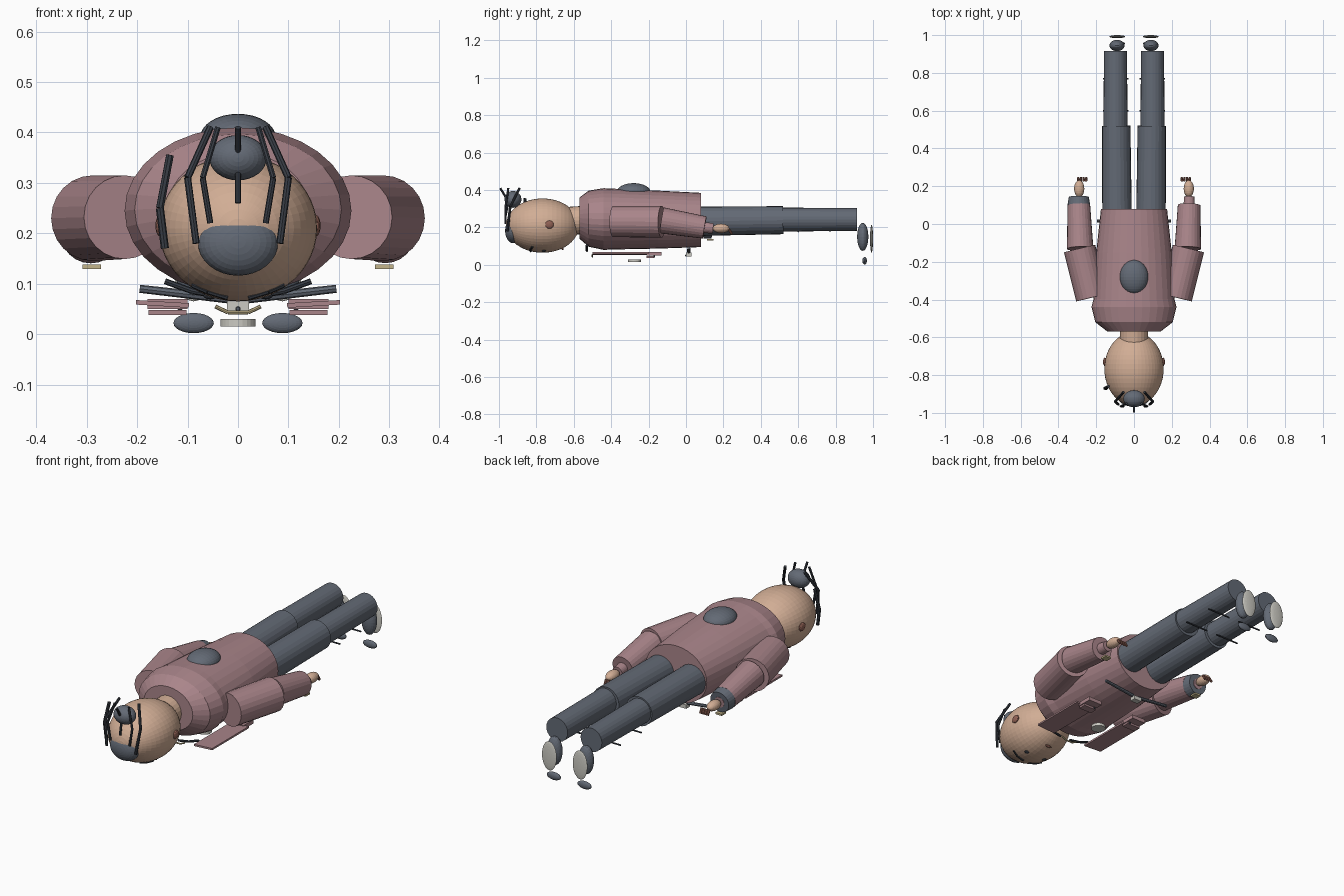
import bpy, bmesh, math
from mathutils import Vector, Matrix

if "Cube" in bpy.data.objects:
    bpy.data.objects.remove(bpy.data.objects["Cube"], do_unlink=True)


def material(name, r, g, b):
    m = bpy.data.materials.new(name)
    m.use_nodes = True
    m.diffuse_color = (r, g, b, 1)
    m.node_tree.nodes["Principled BSDF"].inputs["Base Color"].default_value = (r, g, b, 1)
    return m


PINK = material("dusty_pink", 0.40, 0.235, 0.255)
GREY = material("slate_grey", 0.125, 0.144, 0.178)
SKIN = material("skin", 0.64, 0.42, 0.30)
HAIR = material("dark_hair", 0.04, 0.047, 0.06)
PALE = material("pale_grey", 0.60, 0.59, 0.54)
GOLD = material("pale_gold", 0.55, 0.46, 0.26)
BROWN = material("reddish_brown", 0.28, 0.12, 0.09)


def finish(name, bm, mat):
    bmesh.ops.recalc_face_normals(bm, faces=bm.faces)
    mesh = bpy.data.meshes.new(name)
    bm.to_mesh(mesh)
    bm.free()
    mesh.materials.append(mat)
    ob = bpy.data.objects.new(name, mesh)
    bpy.context.collection.objects.link(ob)
    return ob


def ellipsoid(name, centre, radii, mat, seg=32):
    # Poles run along y, the body axis
    bm = bmesh.new()
    bmesh.ops.create_uvsphere(bm, u_segments=seg, v_segments=seg // 2, radius=1)
    turn = Matrix.Rotation(math.pi / 2, 4, "X")
    bm.transform(Matrix.Translation(centre) @ Matrix.Diagonal((*radii, 1)) @ turn)
    return finish(name, bm, mat)


def rod(name, a, b, r1, r2, mat, seg=24):
    a, b = Vector(a), Vector(b)
    bm = bmesh.new()
    bmesh.ops.create_cone(bm, cap_ends=True, segments=seg, radius1=r1, radius2=r2, depth=(b - a).length)
    turn = (b - a).to_track_quat("Z", "Y").to_matrix().to_4x4()
    bm.transform(Matrix.Translation((a + b) / 2) @ turn)
    return finish(name, bm, mat)


def box(name, centre, size, mat, tilt=0):
    bm = bmesh.new()
    bmesh.ops.create_cube(bm, size=1)
    bm.transform(Matrix.Translation(centre) @ Matrix.Rotation(tilt, 4, "Y") @ Matrix.Diagonal((*size, 1)))
    return finish(name, bm, mat)


def strand(name, points, r, mat):
    for i in range(len(points) - 1):
        rod(f"{name}_{i}", points[i], points[i + 1], r, r, mat, 8)


def loft(name, rings, mat, seg=32):
    # Each ring: y, half width, half depth, centre height
    bm = bmesh.new()
    loops = []
    for y, rx, rz, cz in rings:
        angles = [math.tau * i / seg for i in range(seg)]
        loops.append([bm.verts.new((rx * math.cos(t), y, cz + rz * math.sin(t))) for t in angles])
    for p, q in zip(loops, loops[1:]):
        for i in range(seg):
            j = (i + 1) % seg
            bm.faces.new((p[i], p[j], q[j], q[i]))
    bm.faces.new(loops[0])
    bm.faces.new(loops[-1])
    return finish(name, bm, mat)


# Torso and back pad
loft("jacket", [(-0.57, 0.14, 0.11, 0.25), (-0.52, 0.205, 0.15, 0.247),
                (-0.44, 0.225, 0.165, 0.245), (-0.40, 0.215, 0.163, 0.245),
                (-0.15, 0.2, 0.155, 0.242), (0.08, 0.175, 0.145, 0.24)], PINK)
ellipsoid("back_pad", (0, -0.28, 0.39), (0.075, 0.09, 0.047), GREY)

# Head and neck
rod("neck", (0, -0.63, 0.235), (0, -0.55, 0.24), 0.075, 0.075, SKIN)
ellipsoid("head", (0, -0.767, 0.21), (0.157, 0.195, 0.145), SKIN, 48)
ellipsoid("hair_cap", (0, -0.925, 0.183), (0.08, 0.042, 0.067), GREY)
ellipsoid("hair_bun", (0, -0.925, 0.35), (0.057, 0.045, 0.045), GREY)

# Loose hair
strand("middle_strand", [(0, -0.993, 0.41), (0, -0.95, 0.34), (0, -0.965, 0.26)], 0.006, HAIR)
strand("stray_lock", [(-0.135, -0.86, 0.355), (-0.155, -0.87, 0.25), (-0.145, -0.87, 0.17)], 0.008, HAIR)
ellipsoid("mouth", (0, -0.66, 0.085), (0.02, 0.006, 0.006), BROWN, 12)

# Front badge, buckle and necklace
rod("badge", (0, -0.275, 0.015), (0, -0.275, 0.03), 0.035, 0.035, PALE)
box("buckle", (0, 0.015, 0.055), (0.044, 0.03, 0.02), PALE)
ellipsoid("buckle_pin", (0, 0.0, 0.05), (0.005, 0.005, 0.005), GREY, 8)
strand("necklace", [(-0.045, -0.5, 0.055), (-0.02, -0.5, 0.043), (0.02, -0.5, 0.043), (0.045, -0.5, 0.055)], 0.004, GOLD)

for side, s in (("left", 1), ("right", -1)):
    # Hair strands, ears and face
    strand(side + "_outer_strand", [(s * 0.055, -0.89, 0.41), (s * 0.1, -0.94, 0.31),
                                    (s * 0.083, -0.955, 0.18)], 0.007, HAIR)
    strand(side + "_inner_strand", [(s * 0.04, -0.95, 0.41), (s * 0.07, -0.965, 0.31),
                                    (s * 0.055, -0.965, 0.22)], 0.006, HAIR)
    ellipsoid(side + "_ear", (s * 0.154, -0.73, 0.215), (0.01, 0.023, 0.022), BROWN, 12)
    ellipsoid(side + "_eye", (s * 0.055, -0.76, 0.076), (0.014, 0.011, 0.007), HAIR, 12)
    strand(side + "_brow", [(s * 0.02, -0.83, 0.073), (s * 0.06, -0.83, 0.085), (s * 0.09, -0.82, 0.098)], 0.006, HAIR)

    # Arms
    rod(side + "_upper_arm", (s * 0.225, -0.39, 0.232), (s * 0.288, -0.13, 0.23), 0.083, 0.085, PINK)
    rod(side + "_forearm", (s * 0.285, -0.13, 0.238), (s * 0.292, 0.10, 0.2), 0.07, 0.06, PINK)
    rod(side + "_wrist", (s * 0.292, 0.09, 0.2), (s * 0.292, 0.145, 0.195), 0.03, 0.027, PINK)
    ellipsoid(side + "_hand", (s * 0.29, 0.187, 0.195), (0.027, 0.045, 0.025), SKIN, 24)
    for i in range(4):
        x = s * (0.253 + 0.014 * i)
        rod(f"{side}_finger_{i}", (x, 0.23, 0.19), (x, 0.245, 0.165), 0.007, 0.006, BROWN, 8)
    box(side + "_cuff_clasp", (s * 0.29, 0.13, 0.134), (0.036, 0.035, 0.009), GOLD)

    # Legs and shoes
    rod(side + "_thigh", (s * 0.09, 0.07, 0.233), (s * 0.094, 0.52, 0.239), 0.078, 0.075, GREY)
    rod(side + "_shin", (s * 0.098, 0.5, 0.242), (s * 0.098, 0.915, 0.243), 0.064, 0.061, GREY)
    ellipsoid(side + "_shoe", (s * 0.09, 0.945, 0.15), (0.04, 0.03, 0.075), GREY, 24)
    ellipsoid(side + "_sole", (s * 0.088, 0.992, 0.14), (0.042, 0.008, 0.075), PALE, 24)
    ellipsoid(side + "_toe_cap", (s * 0.088, 0.955, 0.022), (0.04, 0.012, 0.02), GREY, 24)
    for y in (0.6, 0.77):
        rod(f"{side}_leg_strap_{int(y * 100)}", (s * 0.03, y, 0.178), (s * 0.165, y, 0.178), 0.004, 0.004, HAIR, 8)

    # Jacket front panels, pockets, belt and collar straps
    box(side + "_front_panel", (s * 0.15, -0.35, 0.06), (0.105, 0.3, 0.009), PINK, s * -0.06)
    box(side + "_pocket", (s * 0.14, -0.17, 0.06), (0.08, 0.08, 0.02), PINK)
    box(side + "_pocket_flap", (s * 0.14, -0.19, 0.043), (0.075, 0.04, 0.01), PINK)
    ellipsoid(side + "_pocket_button", (s * 0.115, -0.17, 0.045), (0.006, 0.006, 0.006), HAIR, 8)
    rod(side + "_belt", (s * 0.02, 0.015, 0.07), (s * 0.195, 0.015, 0.09), 0.009, 0.008, GREY, 8)
    strand(side + "_collar_strap", [(s * 0.03, -0.53, 0.075), (s * 0.09, -0.53, 0.085),
                                    (s * 0.145, -0.53, 0.105)], 0.006, HAIR)

# Dark cuff on one sleeve only
rod("right_glove_cuff", (-0.292, 0.1, 0.2), (-0.292, 0.143, 0.195), 0.06, 0.053, GREY)
